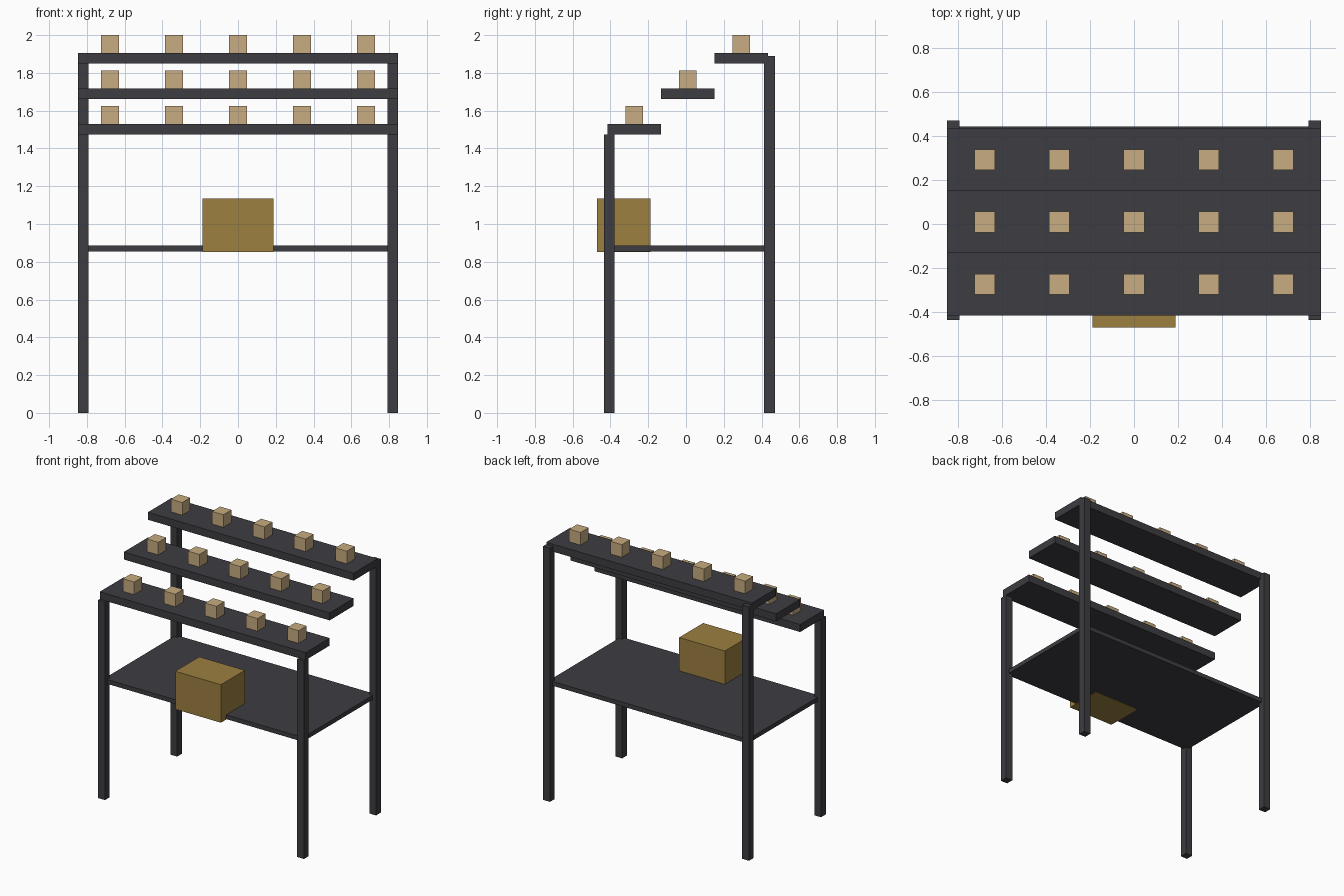
import bpy
import bmesh
from mathutils import Vector

default = bpy.data.objects.get("Cube")
if default:
    bpy.data.objects.remove(default, do_unlink=True)


def material(name, rgb):
    mat = bpy.data.materials.new(name)
    mat.use_nodes = True
    colour = (*rgb, 1)
    mat.diffuse_color = colour
    mat.node_tree.nodes["Principled BSDF"].inputs["Base Color"].default_value = colour
    return mat


charcoal = material("charcoal", (0.047, 0.045, 0.053))
tan = material("pale tan", (0.58, 0.413, 0.22))
ochre = material("ochre brown", (0.34, 0.215, 0.053))


def box(name, low, high, mat):
    """Flat-faced box spanning two opposite corners."""
    low, high = Vector(low), Vector(high)
    centre, size = (low + high) / 2, high - low
    bm = bmesh.new()
    bmesh.ops.create_cube(bm, size=1)
    bmesh.ops.scale(bm, vec=size, verts=bm.verts)
    mesh = bpy.data.meshes.new(name)
    bm.to_mesh(mesh)
    bm.free()
    mesh.materials.append(mat)
    obj = bpy.data.objects.new(name, mesh)
    obj.location = centre
    bpy.context.collection.objects.link(obj)
    return obj


HALF_WIDTH = 0.848
POST = 0.056
BLOCK = 0.094

# Four posts, the back pair taller
for end, y, height in (("front", -0.435, 1.475), ("back", 0.414, 1.89)):
    for side, x in (("right", -HALF_WIDTH), ("left", HALF_WIDTH - POST)):
        box(f"{end}_{side}_post", (x, y, 0), (x + POST, y + POST, height), charcoal)

# Table top running between the post centres
reach = HALF_WIDTH - POST / 2
box("table_top", (-reach, -0.407, 0.855), (reach, 0.442, 0.887), charcoal)

# Stepped shelves, each with a row of small blocks
for step, tier in enumerate(("lower", "middle", "upper")):
    y = -0.274 + 0.283 * step
    top = 1.53 + 0.188 * step
    box(f"{tier}_shelf", (-HALF_WIDTH, y - 0.1415, top - 0.056),
        (HALF_WIDTH, y + 0.1415, top), charcoal)
    for i in range(5):
        x = 0.339 * (i - 2)
        box(f"{tier}_block_{i + 1}", (x - BLOCK / 2, y - BLOCK / 2, top),
            (x + BLOCK / 2, y + BLOCK / 2, top + BLOCK), tan)

# Large box overhanging the front of the table
box("large_box", (-0.188, -0.47, 0.852), (0.188, -0.188, 1.135), ochre)
